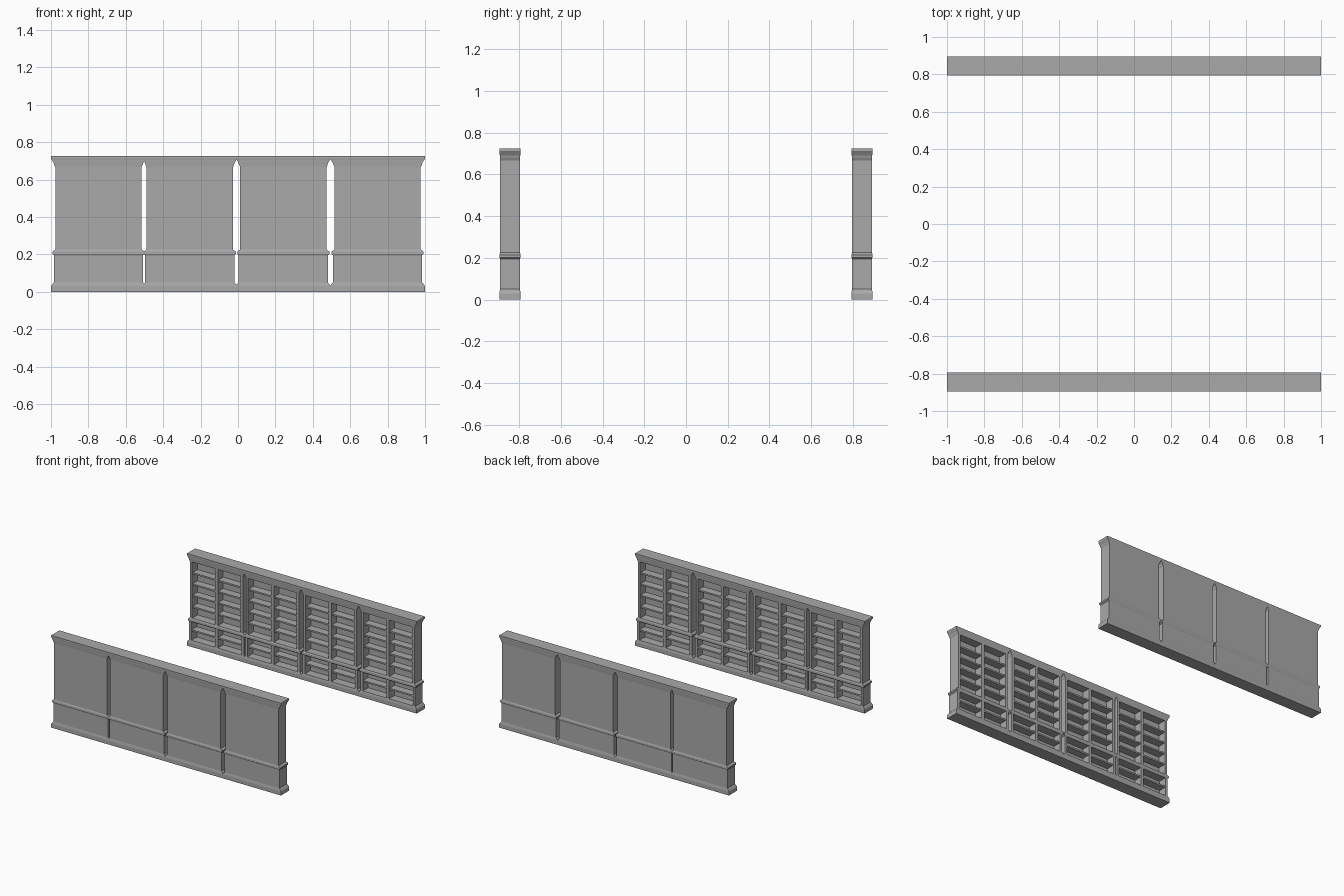
import bpy
import bmesh
import math

cube = bpy.data.objects.get("Cube")
if cube:
    bpy.data.objects.remove(cube, do_unlink=True)

grey = bpy.data.materials.new("plain grey")
grey.use_nodes = True
COLOUR = (0.4, 0.4, 0.4, 1)
grey.diffuse_color = COLOUR
grey.node_tree.nodes["Principled BSDF"].inputs["Base Color"].default_value = COLOUR

# Case dimensions; the open side faces +y in local space
DEPTH = 0.047          # half depth of the carcass
UPPER, LOWER = 0.231, 0.238
SIDE = 0.02            # side panel thickness
STILE = 0.012          # half width of the centre stile
BACK = -0.02           # inner face of the back panel
FLOOR, WAIST, TOP = 0.04, 0.21, 0.665


def box(bm, x0, x1, y0, y1, z0, z1):
    cube = bmesh.ops.create_cube(bm, size=1)
    for v in cube["verts"]:
        v.co.x = x0 + (v.co.x + 0.5) * (x1 - x0)
        v.co.y = y0 + (v.co.y + 0.5) * (y1 - y0)
        v.co.z = z0 + (v.co.z + 0.5) * (z1 - z0)


def moulding(bm, profile):
    """Stack rectangular rings of (half width, outward lip, height)."""
    rings = []
    for w, lip, z in profile:
        d = DEPTH + lip
        rings.append([bm.verts.new((x, y, z))
                      for x, y in ((-w, -d), (w, -d), (w, d), (-w, d))])
    for a, b in zip(rings, rings[1:]):
        for i in range(4):
            j = (i + 1) % 4
            bm.faces.new((a[i], a[j], b[j], b[i]))
    bm.faces.new(rings[0][::-1])
    bm.faces.new(rings[-1])


def mesh_of(name, build):
    bm = bmesh.new()
    build(bm)
    bmesh.ops.recalc_face_normals(bm, faces=bm.faces[:])
    mesh = bpy.data.meshes.new(name)
    bm.to_mesh(mesh)
    bm.free()
    mesh.materials.append(grey)
    return mesh


def plinth(bm):
    moulding(bm, [(0.254, 0.004, 0), (0.254, 0.004, 0.03),
                  (0.246, 0.002, 0.042), (LOWER, 0, 0.05)])


def waist_ledge(bm):
    moulding(bm, [(LOWER, 0, 0.195), (0.246, 0.004, 0.203),
                  (0.246, 0.004, 0.215), (UPPER, 0, 0.226)])


def crown(bm):
    moulding(bm, [(UPPER, 0, 0.668), (0.237, 0.001, 0.68),
                  (0.24, 0.002, 0.69), (0.25, 0.003, 0.706),
                  (0.254, 0.004, 0.712), (0.254, 0.004, 0.725)])


def carcass(bm):
    for half, z0, z1 in ((LOWER, FLOOR, WAIST), (UPPER, WAIST, TOP + 0.01)):
        box(bm, -half, half, -DEPTH, BACK, z0, z1)
        for s in (-1, 1):
            a, b = sorted((s * half, s * (half - SIDE)))
            box(bm, a, b, BACK, DEPTH, z0, z1)
        box(bm, -STILE, STILE, BACK, DEPTH, z0, z1)


def shelves(bm):
    for half, z0, z1, bays in ((LOWER, FLOOR, WAIST, 2), (UPPER, 0.222, TOP, 5)):
        for i in range(1, bays):
            z = z0 + (z1 - z0) * i / bays
            for s in (-1, 1):
                a, b = sorted((s * STILE, s * (half - SIDE)))
                box(bm, a, b, BACK, DEPTH - 0.006, z - 0.006, z + 0.006)


parts = {"plinth": plinth, "waist_ledge": waist_ledge, "crown": crown,
         "carcass": carcass, "shelves": shelves}
meshes = {name: mesh_of(name, build) for name, build in parts.items()}

# Two facing rows of four bookcases
for row, y, turn in (("front", -0.844, 0), ("back", 0.844, math.pi)):
    for n, x in enumerate((-0.746, -0.258, 0.242, 0.746), 1):
        for name, mesh in meshes.items():
            part = bpy.data.objects.new(f"{row}_bookcase_{n}_{name}", mesh)
            part.location = (x, y, 0)
            part.rotation_euler.z = turn
            bpy.context.collection.objects.link(part)
